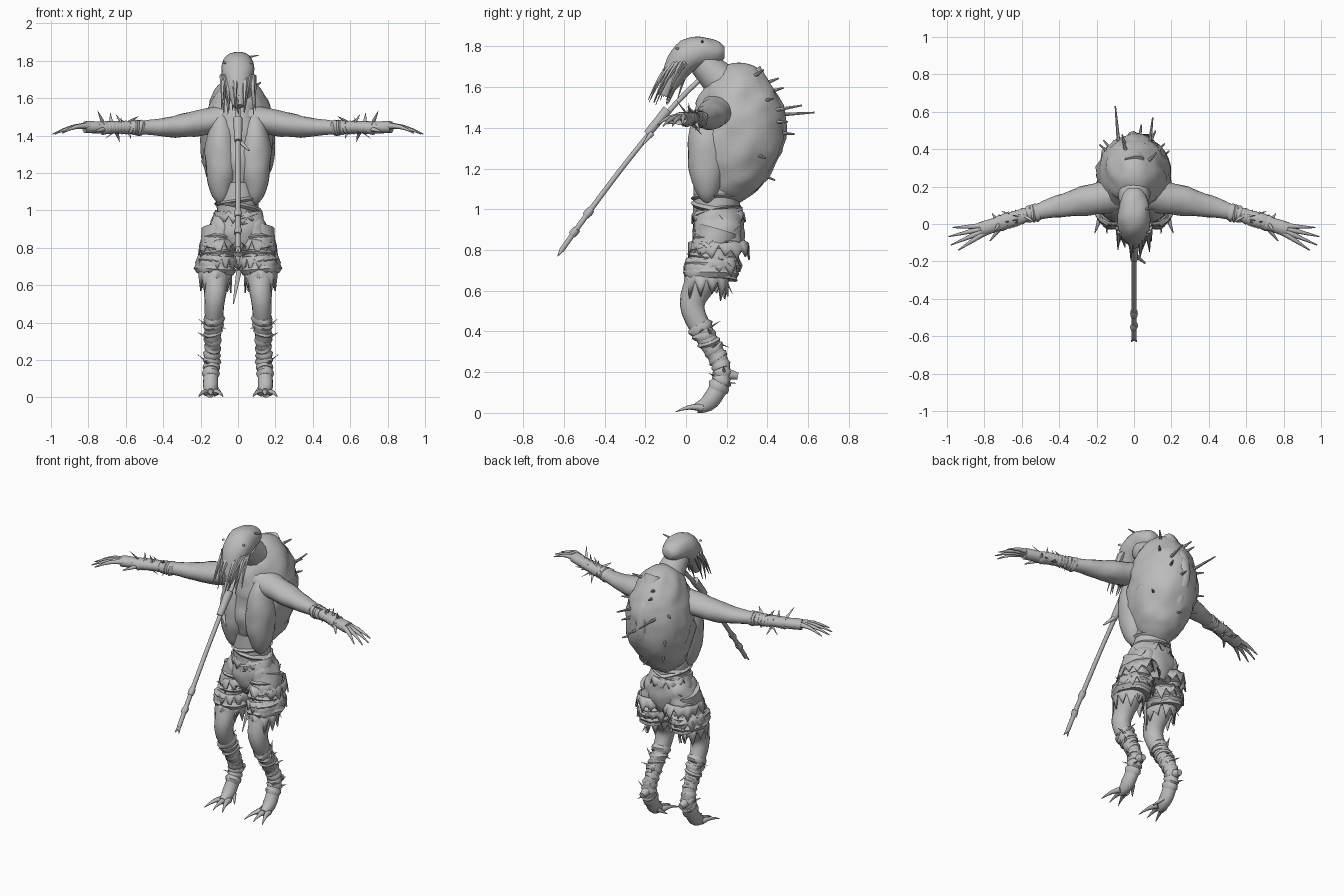
import bpy, bmesh, math, random
from mathutils import Vector, noise
from math import sin, cos, pi, sqrt

random.seed(4)
cube = bpy.data.objects.get("Cube")
if cube:
    bpy.data.objects.remove(cube)

GREY = (.5, .5, .5, 1)
clay = bpy.data.materials.new("clay_grey")
clay.use_nodes = True
clay.diffuse_color = GREY
clay.node_tree.nodes["Principled BSDF"].inputs["Base Color"].default_value = GREY


def scatter(amount):
    return Vector([random.uniform(-amount, amount) for axis in "xyz"])


def finish(name, bm, thickness=0):
    bmesh.ops.recalc_face_normals(bm, faces=bm.faces)
    mesh = bpy.data.meshes.new(name)
    bm.to_mesh(mesh)
    bm.free()
    mesh.materials.append(clay)
    part = bpy.data.objects.new(name, mesh)
    bpy.context.collection.objects.link(part)
    if thickness:
        part.modifiers.new("cloth", "SOLIDIFY").thickness = thickness
    bpy.ops.object.select_all(action="DESELECT")
    part.select_set(True)
    bpy.context.view_layer.objects.active = part
    bpy.ops.object.shade_smooth_by_angle(angle=math.radians(50))


def bridge(bm, rows):
    for low, high in zip(rows, rows[1:]):
        for k in range(len(low)):
            bm.faces.new((low[k - 1], low[k], high[k], high[k - 1]))


# A strand is a list of sections: (centre, half width, half depth)
def sweep(rule, steps=12):
    return [rule(i / steps) for i in range(steps + 1)]


def taper(start, end, thick, thin, flat=1, sag=0):
    def rule(t):
        centre = Vector(start).lerp(Vector(end), t) + Vector((0, 0, sag * sin(pi * t)))
        radius = thick + (thin - thick) * t
        return centre, radius, radius * flat
    return sweep(rule, 4)


def side_profile(points, x_rule, depth=1):
    """Smooth strand through (y, z, radius) points; x follows from height."""
    knots = [Vector(p) for p in points]
    padded = [knots[0], *knots, knots[-1]]
    strand = []
    for p, q, r, s in zip(padded, padded[1:], padded[2:], padded[3:]):
        for t in (0, .2, .4, .6, .8):
            curve = 2 * q + (r - p) * t + (2 * p - 5 * q + 4 * r - s) * t * t + (3 * q - p - 3 * r + s) * t ** 3
            y, z, radius = curve / 2
            strand.append((Vector((x_rule(z), y, z)), radius, radius * depth))
    return strand


def add_strand(bm, strand, sides, rough, mirror):
    rows = []
    for i, (centre, width, depth) in enumerate(strand):
        ahead, behind = strand[min(i + 1, len(strand) - 1)][0], strand[max(i - 1, 0)][0]
        along = (ahead - behind).normalized()
        across = Vector((0, 1, 0)) if abs(along.x) > .75 else Vector((1, 0, 0))
        across = (across - along * across.dot(along)).normalized()
        other = along.cross(across)
        row = []
        for k in range(sides):
            angle = math.tau * k / sides
            offset = across * cos(angle) * max(width, .001) + other * sin(angle) * max(depth, .001)
            point = centre + offset * (1 + rough * noise.noise((centre + offset) * 16))
            row.append(bm.verts.new((point.x * mirror, point.y, point.z)))
        rows.append(row)
    bridge(bm, rows)
    bm.faces.new(rows[0])
    bm.faces.new(rows[-1])


def sides_of(both):
    return (("left_", 1), ("right_", -1)) if both else (("", 1),)


def build(name, strands, sides=16, rough=0, both=False):
    for prefix, mirror in sides_of(both):
        bm = bmesh.new()
        for strand in strands:
            add_strand(bm, strand, sides, rough, mirror)
        finish(prefix + name, bm)


def bands(strand, low, high, count, width, swell):
    """Short crooked barrels wound around part of a limb."""
    wound = []
    for i in range(count):
        place = (low + (high - low) * i / (count - 1)) * (len(strand) - 2)
        here, there = strand[int(place)], strand[int(place) + 1]
        centre = here[0].lerp(there[0], place % 1)
        step = ((there[0] - here[0]).normalized() + scatter(.25)) * width
        radii = [(a + (b - a) * (place % 1)) * swell for a, b in zip(here[1:], there[1:])]
        wound.append([(centre + step * k, *[r * (1.06 - .16 * abs(k)) for r in radii]) for k in (-1, 0, 1)])
    return wound


def frays(strand, low, high, count, length):
    loose = []
    for _ in range(count):
        centre, width, depth = strand[int(random.uniform(low, high) * (len(strand) - 1))]
        out = scatter(1).normalized()
        root = centre + out * width * .9
        loose.append(taper(root, root + out * length / 2 + scatter(length), .012, .001, .5))
    return loose


def rag(name, centre, width, depth, drop, flare, teeth=14, both=True):
    """Torn cloth hem hanging from an oval."""
    jags = [(random.uniform(-.01, .01), random.uniform(.1, .5) + k % 2 / 2) for k in range(teeth * 2)]
    x, y, z = centre
    for prefix, mirror in sides_of(both):
        bm = bmesh.new()
        rows = []
        for fall in (0, .5, 1):
            row = []
            for k, (bump, tooth) in enumerate(jags):
                angle, spread = pi * k / teeth, 1 + flare * fall
                row.append(bm.verts.new((mirror * (x + cos(angle) * (width * spread + bump * fall)),
                                         y + sin(angle) * (depth * spread + bump * fall),
                                         z - drop * tooth * fall + bump)))
            rows.append(row)
        bridge(bm, rows)
        finish(prefix + name, bm, .008)


def midline(z):
    return 0


# Hunched torso, rib lobes, spine ridge and waist
def hump(s):
    t = (1 - cos(pi * s)) / 2
    full = max(sin(pi * t), 0) ** .45
    return Vector((0, .17 + .09 * min(1, 2 * t), 1.03 + .69 * t)), .197 * full, .226 * full


def rib_lobe(s):
    t = (1 - cos(pi * s)) / 2
    full = sqrt(max(sin(pi * t), 0))
    return Vector((.09, .105, 1.03 + .5 * t)), .088 * full, .1 * full


def ridge(t):
    return Vector((0, .33 + .13 * sin(pi * t), 1.12 + .56 * t)), .045, .035


def pelvis(t):
    full = sqrt(sin(pi * (.15 + .6 * t)))
    return Vector((0, .17 - .02 * t, .76 + .24 * t)), .15 * full, .13 * full


build("humped_torso", [sweep(hump, 28)], 32, .12)
build("rib_lobe", [sweep(rib_lobe, 20)], 18, .1, True)
build("back_ridge", [sweep(ridge)], 12, .5)
build("pelvis", [sweep(pelvis)], 24, .12)
waist = taper((0, .15, .9), (0, .15, 1.15), .115, .11)
build("abdomen", [waist], 20, .1)
build("waist_wraps", bands(waist, .25, .8, 4, .017, 1.05) + frays(waist, 0, .7, 10, .04), 20, .1)

# Neck, skull and hanging face strands
build("neck", [taper((0, .08, 1.72), (0, .22, 1.58), .07, .1)])
skull = [(.19, 1.77, .03), (.15, 1.77, .065), (.05, 1.77, .088), (-.03, 1.71, .08), (-.12, 1.53, .02)]
build("head", [side_profile(skull, midline, .9)], 24, .08)
hair = []
for i in range(18):
    x, back = cos(pi * i / 9), sin(pi * i / 9)
    root = (x * .08, back * .05 - .02, 1.72)
    tip = Vector((x * .065, back * .05 - .11, 1.54)) + scatter(.03)
    hair.append(taper(root, tip, .02, .002, .8, .02))
build("face_strands", hair, 6, .2)
build("eye", [taper((.07, -.04, 1.79), (.08, -.05, 1.79), .008, .004)], 8, 0, True)
build("head_pin", [taper((.06, .08, 1.82), (.11, .08, 1.83), .007, .003)], 6)


# Arms, forearm wraps and fingers
def arm_rule(t):
    radius = .082 - .05 * t + .01 * sin(7 * t)
    return Vector((.05 + .77 * t, .15 - .18 * t ** 1.5, 1.5 - .055 * sin(pi / 2 * min(1, 2 * t)))), radius, radius * .85


arm = sweep(arm_rule, 24)
build("arm", [arm], 18, .1, True)
build("forearm_wraps", bands(arm, .64, .9, 11, .014, 1.15) + frays(arm, .62, .92, 26, .045), 12, .2, True)
fingers = [taper((.7, 0, 1.44), (.77, -.09, 1.42), .018, .003)]
for i in range(4):
    angle, length = .05 + .18 * i, .16 + .05 * sin(pi * (i + .5) / 4)
    knuckle = Vector((.79, -.01 * (i + 1), 1.45))
    reach = Vector((cos(angle), -sin(angle), -.2)) * length
    fingers.append(taper(knuckle, knuckle + reach, .019, .003, 1, .015))
build("fingers", fingers, 8, .1, True)

# Bent legs, heels and clawed toes
shape = [(.16, .9, .09), (.1, .7, .08), (.03, .53, .056), (.1, .37, .045),
         (.18, .2, .038), (.12, .06, .04), (.04, .02, .02)]
leg = side_profile(shape, lambda z: .15 - .05 * z, 1.1)
build("leg", [leg], 16, .1, True)
build("shin_wraps", bands(leg, .48, .8, 9, .017, 1.13) + frays(leg, .48, .8, 30, .04), 14, .2, True)
build("heel", [taper((.14, .16, .2), (.14, .255, .18), .04, .018)], 10, .1, True)
toes = [taper((.12, .13, .05), (.08, .08, .01), .016, .002)]
for fan in (-1, 0, 1):
    toes.append(taper((.145 + fan * .02, .08, .025), (.145 + fan * .065, -.05, .005), .022, .002, .9, .012))
build("toes", toes, 8, .1, True)


# Ragged shorts with folds and torn hems
def shorts_rule(t):
    wide = .05 * sqrt(t)
    return Vector((.06 + wide * 1.2, .17 - .05 * t, .95 - .28 * t)), .055 + wide, .09 + wide * .8


shorts = sweep(shorts_rule, 20)
build("shorts_leg", [shorts], 22, .2, True)
build("shorts_folds", bands(shorts, .4, 1, 5, .022, 1.03) + frays(shorts, .3, 1, 24, .05), 20, .15, True)
rag("upper_rag", (.1, .16, .84), .1, .13, .1, .12)
rag("lower_rag", (.11, .13, .76), .1, .13, .1, .1)
rag("torn_hem", (.12, .1, .68), .09, .11, .13, -.06, 11)
rag("waist_rag", (0, .16, .99), .12, .12, .07, .1, 16, False)
build("tail_cloth", [taper((.03, .13, .82), (-.025, .08, .5), .025, .003, .5)], 8, .1)


# Long bent rod held out in front, with grip and split tip
def rod_rule(t):
    return Vector((0, .14 - .75 * t, 1.69 - .89 * t ** 1.2)), .013, .013


rod = sweep(rod_rule)
build("rod", [rod], 10, .1)
build("rod_grip", [taper((0, -.09, 1.49), (0, -.19, 1.37), .026, .02),
                   taper((.01, -.17, 1.37), (.06, -.21, 1.32), .014, .004)], 10, .1)
end = rod[-1][0]
build("rod_tip", bands(rod, .9, 1, 2, .02, 1.5)
      + [taper(end, end + Vector((fork, -.02, -.03)), .012, .002) for fork in (-.015, .015)], 8)

# Spines stuck in the hump: two long ones, then short ones
spines = [taper((-.08, .4, 1.46), (-.1, .63, 1.475), .012, .004),
          taper((.08, .4, 1.48), (.1, .57, 1.51), .012, .004)]
for i in range(11):
    centre, width, depth = hump(.3 + .05 * i)
    angle = pi * (.5 + .3 * sin(i * 2.4))
    out = Vector((cos(angle) * width, sin(angle) * depth, 0))
    lean = out.normalized() + Vector((0, 0, .12 * i - .6))
    spines.append(taper(centre + out * .9, centre + out + lean * .05, .011, .004))
build("back_spines", spines, 7)
